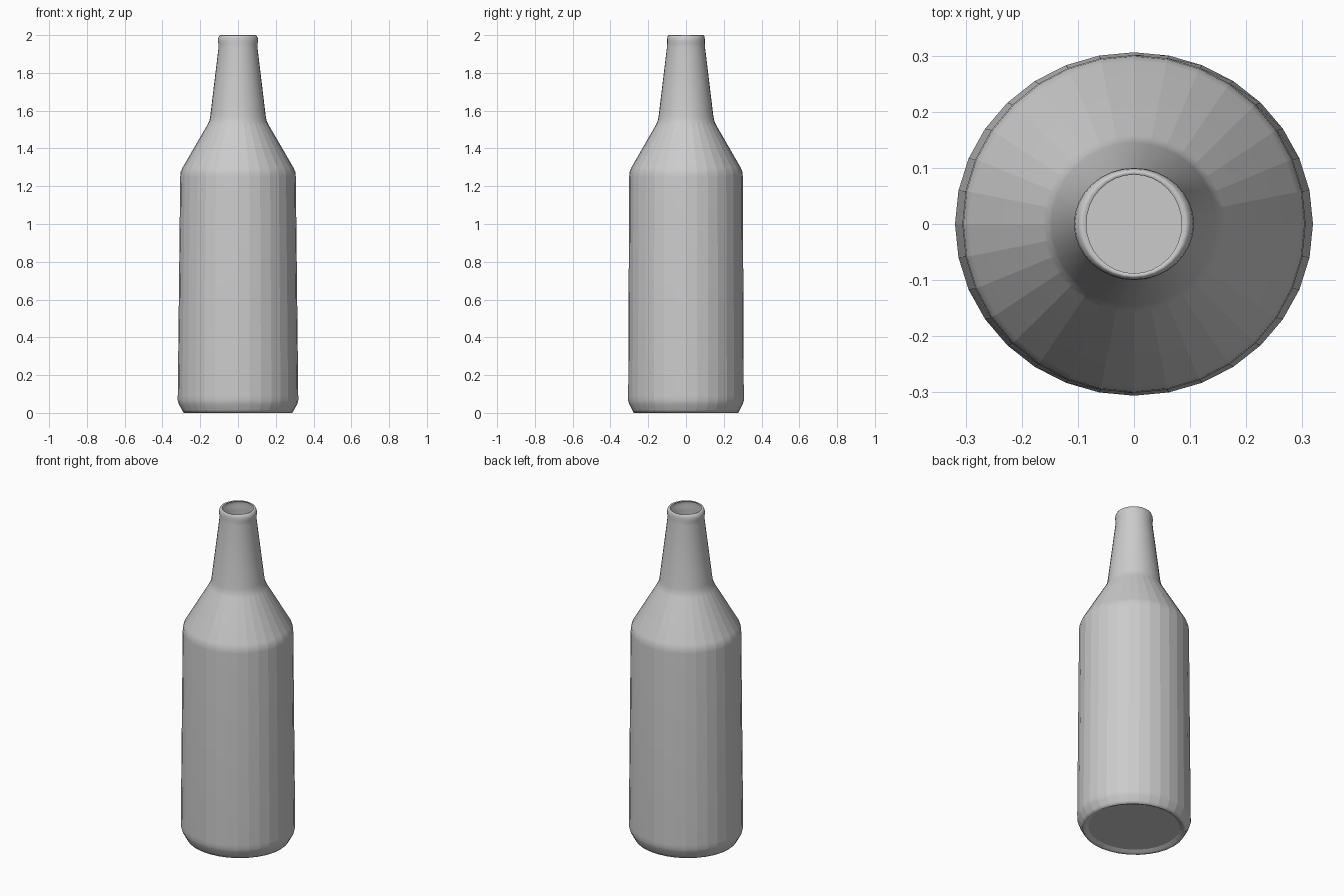
import bpy, bmesh, math

if "Cube" in bpy.data.objects:
    bpy.data.objects.remove(bpy.data.objects["Cube"])

SIDES = 32

# Profile rings: height, half-width in x, half-width in y
PROFILE = [
    (0.015, 0.255, 0.247),                          # recessed base
    (0.004, 0.276, 0.266),
    (0.000, 0.288, 0.277),                          # standing edge
    (0.015, 0.296, 0.285), (0.045, 0.313, 0.300),
    (0.065, 0.319, 0.306), (0.090, 0.319, 0.306),   # heel
    (1.250, 0.306, 0.301), (1.275, 0.304, 0.299),
    (1.298, 0.294, 0.290),                          # top of body
    (1.525, 0.162, 0.159), (1.545, 0.152, 0.150),
    (1.570, 0.147, 0.145),                          # foot of neck
    (1.935, 0.103, 0.101), (1.955, 0.104, 0.100),
    (1.970, 0.107, 0.100), (1.985, 0.105, 0.099),   # lip
    (1.997, 0.098, 0.096), (2.000, 0.092, 0.092),
    (1.996, 0.085, 0.088),                          # mouth
]


def lathe(name, profile, sides):
    bm = bmesh.new()
    rings = []
    for z, rx, ry in profile:
        angles = [2 * math.pi * i / sides for i in range(sides)]
        rings.append([bm.verts.new((rx * math.cos(a), ry * math.sin(a), z)) for a in angles])
    base = bm.faces.new(rings[0][::-1])
    for low, high in zip(rings, rings[1:]):
        for i in range(sides):
            j = (i + 1) % sides
            bm.faces.new((low[i], low[j], high[j], high[i])).smooth = True
    # Faceted sides below the neck: upright edges stay sharp, rings blend
    for e in bm.edges:
        z0, z1 = sorted(v.co.z for v in e.verts)
        if z1 - z0 > 1e-4 and z1 < 1.56:
            e.smooth = False
    for e in base.edges:
        e.smooth = False
    mesh = bpy.data.meshes.new(name)
    bm.to_mesh(mesh)
    bm.free()
    obj = bpy.data.objects.new(name, mesh)
    bpy.context.collection.objects.link(obj)
    return obj


# Open, single-walled bottle
lathe("bottle", PROFILE, SIDES)
